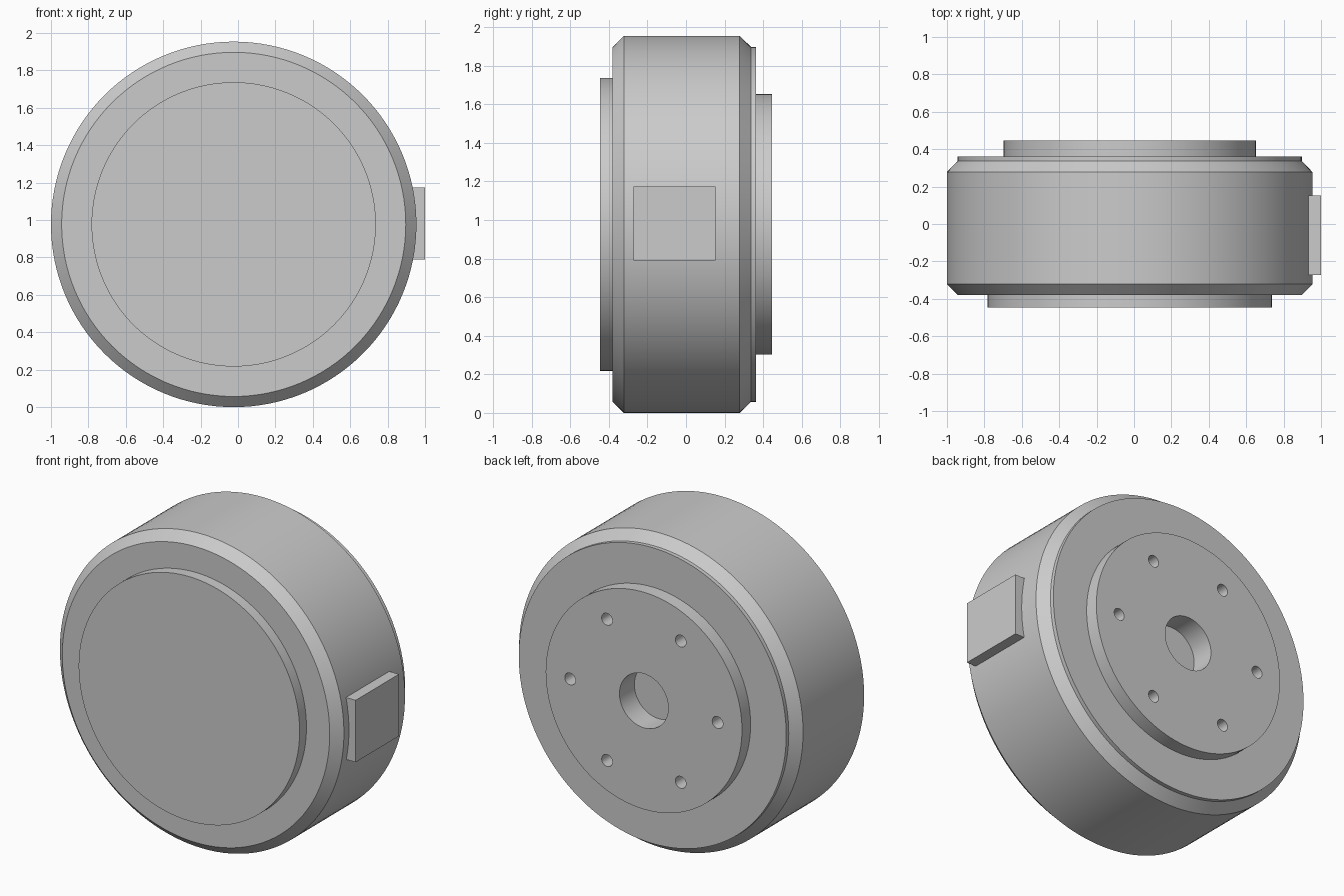
import bpy, bmesh, math
from mathutils import Matrix, Vector

if "Cube" in bpy.data.objects:
    bpy.data.objects.remove(bpy.data.objects["Cube"], do_unlink=True)

CENTRE = Vector((-0.023, 0, 0.977))   # turning axis runs along y
SIDES = 128

grey = bpy.data.materials.new("plain_grey")
grey.use_nodes = True
grey.diffuse_color = (0.6, 0.6, 0.6, 1)
grey.node_tree.nodes["Principled BSDF"].inputs["Base Color"].default_value = (0.6, 0.6, 0.6, 1)


def make_object(name, bm):
    bmesh.ops.recalc_face_normals(bm, faces=bm.faces)
    mesh = bpy.data.meshes.new(name)
    bm.to_mesh(mesh)
    bm.free()
    mesh.materials.append(grey)
    obj = bpy.data.objects.new(name, mesh)
    bpy.context.collection.objects.link(obj)
    return obj


def lathe(name, profile, closed=False):
    """Turn a profile of (radius, y) points around the axis."""
    bm = bmesh.new()
    verts = [bm.verts.new(CENTRE + Vector((r, y, 0))) for r, y in profile]
    pairs = list(zip(verts, verts[1:]))
    if closed:
        pairs.append((verts[-1], verts[0]))
    edges = [bm.edges.new(p) for p in pairs]
    bmesh.ops.spin(bm, geom=verts + edges, cent=CENTRE, axis=(0, 1, 0),
                   angle=math.tau, steps=SIDES)
    bmesh.ops.remove_doubles(bm, verts=bm.verts, dist=0.0001)
    return make_object(name, bm)


def smooth(obj):
    bpy.ops.object.select_all(action='DESELECT')
    obj.select_set(True)
    bpy.context.view_layer.objects.active = obj
    bpy.ops.object.shade_smooth_by_angle(angle=math.radians(30))


# Chamfered drum with a rear rim and the floor of the central bore
housing = lathe("housing", [
    (0, -0.38), (0.92, -0.38), (0.977, -0.322), (0.977, 0.278), (0.92, 0.337),
    (0.92, 0.362), (0.168, 0.362), (0.168, 0.3), (0, 0.3)])

# Raised front disc
front_cap = lathe("front_cap", [(0, -0.447), (0.76, -0.447), (0.76, -0.37), (0, -0.37)])

# Rear mounting flange with central bore
flange = lathe("rear_flange", [(0.168, 0.362), (0.168, 0.447), (0.675, 0.447), (0.675, 0.362)],
               closed=True)

# Six bolt holes through the flange
bm = bmesh.new()
for i in range(6):
    a = i * math.tau / 6
    spot = CENTRE + Vector((0.507 * math.cos(a), 0.4, 0.507 * math.sin(a)))
    bmesh.ops.create_cone(bm, cap_ends=True, segments=24, radius1=0.037, radius2=0.037, depth=0.3,
                          matrix=Matrix.Translation(spot) @ Matrix.Rotation(math.pi / 2, 4, 'X'))
cutter = make_object("bolt_hole_cutter", bm)
cutter.hide_render = True
cut = flange.modifiers.new("bolt_holes", 'BOOLEAN')
cut.operation = 'DIFFERENCE'
cut.solver = 'EXACT'
cut.object = cutter
bpy.context.view_layer.objects.active = flange
bpy.ops.object.modifier_apply(modifier=cut.name)
bpy.data.objects.remove(cutter, do_unlink=True)

for part in (housing, front_cap, flange):
    smooth(part)

# Connector block on the left side
bm = bmesh.new()
bmesh.ops.create_cube(bm, size=1, matrix=Matrix.Translation((0.95, -0.06, 0.982))
                      @ Matrix.Diagonal((0.1, 0.425, 0.385, 1)))
make_object("connector_block", bm)
